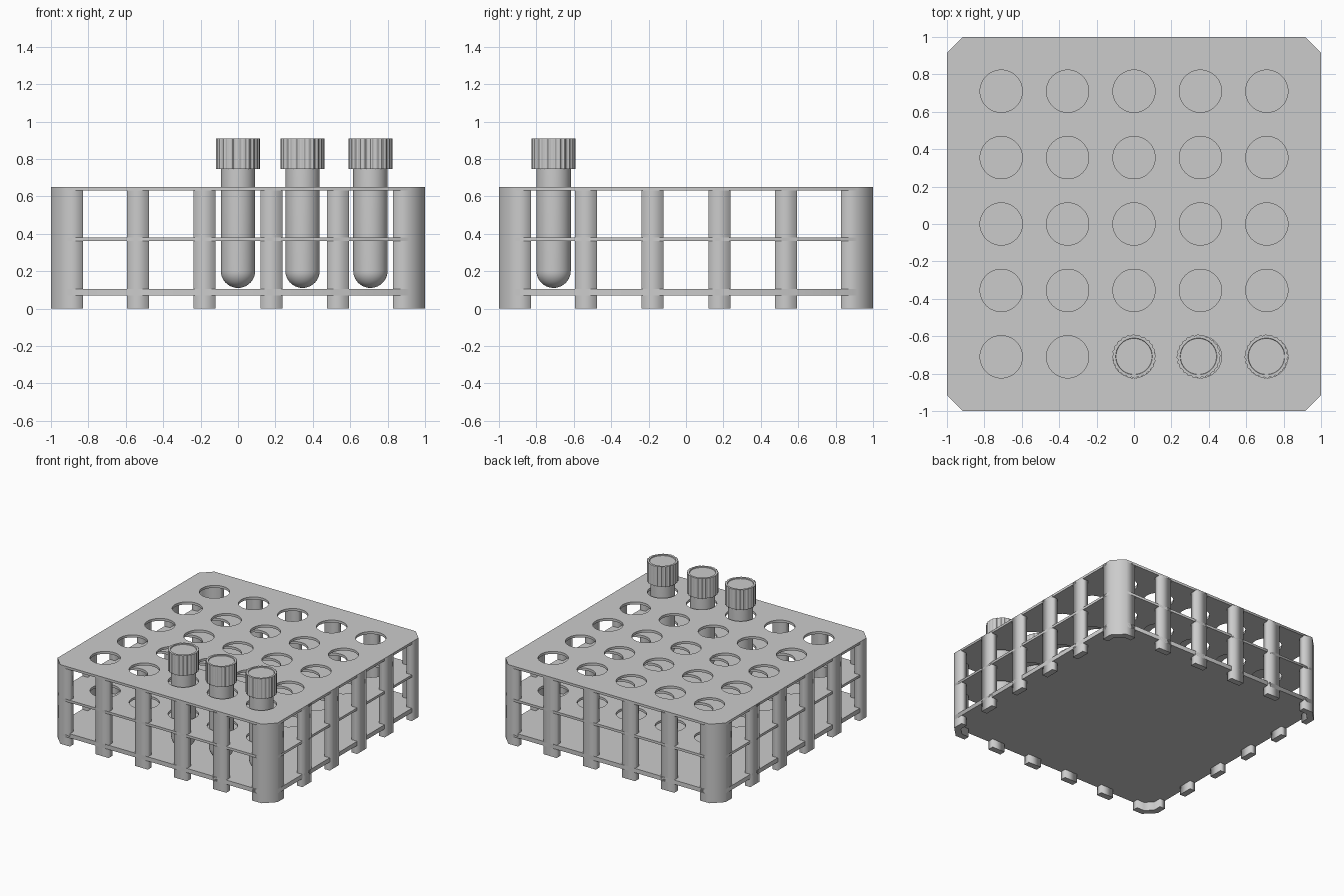
import bpy, bmesh, math

if "Cube" in bpy.data.objects:
    bpy.data.objects.remove(bpy.data.objects["Cube"])

ROWS = [-0.71, -0.355, 0.0, 0.355, 0.71]
CH = 0.085      # corner chamfer
T = 0.05        # leg thickness


def circle(cx, cy, r, n=48):
    return [(cx + r * math.cos(2 * math.pi * i / n),
             cy + r * math.sin(2 * math.pi * i / n)) for i in range(n)]


def prism(name, loops, z0, z1):
    """Extrude a flat outline (further loops become holes) from z0 to z1."""
    cu = bpy.data.curves.new(name, 'CURVE')
    cu.dimensions = '2D'
    cu.fill_mode = 'BOTH'
    cu.extrude = (z1 - z0) / 2
    for loop in loops:
        sp = cu.splines.new('POLY')
        sp.points.add(len(loop) - 1)
        for p, (x, y) in zip(sp.points, loop):
            p.co = (x, y, 0, 1)
        sp.use_cyclic_u = True
    ob = bpy.data.objects.new(name, cu)
    ob.location.z = (z0 + z1) / 2
    bpy.context.collection.objects.link(ob)
    bpy.ops.object.select_all(action='DESELECT')
    ob.select_set(True)
    bpy.context.view_layer.objects.active = ob
    bpy.ops.object.convert(target='MESH')
    return bpy.context.view_layer.objects.active


def lathe(name, profile, segs, loc, groove=0.0):
    """Spin (radius, z, ribbed) points, closing both ends with flat caps."""
    bm = bmesh.new()
    rings = []
    for r, z, ribbed in profile:
        ring = []
        for i in range(segs):
            a = 2 * math.pi * i / segs
            q = r - (groove if ribbed and i % 4 > 1 else 0)
            ring.append(bm.verts.new((q * math.cos(a), q * math.sin(a), z)))
        rings.append(ring)
    for a, b in zip(rings, rings[1:]):
        for i in range(segs):
            j = (i + 1) % segs
            bm.faces.new((a[i], a[j], b[j], b[i]))
    bm.faces.new(rings[0][::-1])
    bm.faces.new(rings[-1])
    me = bpy.data.meshes.new(name)
    bm.to_mesh(me)
    bm.free()
    ob = bpy.data.objects.new(name, me)
    ob.location = loc
    bpy.context.collection.objects.link(ob)
    bpy.ops.object.select_all(action='DESELECT')
    ob.select_set(True)
    bpy.context.view_layer.objects.active = ob
    bpy.ops.object.shade_smooth_by_angle(angle=math.radians(30))
    return ob


# Shelves: two perforated plates and a solid base
k = 1 - CH
octagon = [(1, -k), (1, k), (k, 1), (-k, 1), (-1, k), (-1, -k), (-k, -1), (k, -1)]
holes = [circle(x, y, 0.113) for x in ROWS for y in ROWS]
prism("top_plate", [octagon] + holes, 0.63, 0.65)
prism("middle_shelf", [octagon] + holes, 0.36, 0.38)
prism("base_shelf", [octagon], 0.07, 0.105)

# Corner legs wrapping the chamfered corners, and straight legs between them
corner = [(1, 0.828), (1, k), (k, 1), (0.828, 1), (0.828, 1 - T),
          (k - 0.02, 1 - T), (1 - T, k - 0.02), (1 - T, 0.828)]
leg_half = 0.059
for side in range(4):
    c, s = [(1, 0), (0, 1), (-1, 0), (0, -1)][side]

    def turn(pts):
        return [(x * c - y * s, x * s + y * c) for x, y in pts]

    prism("corner_leg", [turn(corner)], 0, 0.65)
    for m in (-0.534, -0.178, 0.178, 0.534):
        box = [(1 - T, m - leg_half), (1, m - leg_half),
               (1, m + leg_half), (1 - T, m + leg_half)]
        prism("side_leg", [turn(box)], 0, 0.65)

# Round-bottomed tubes with ribbed screw caps
R = 0.092
tube = [(R * math.sin(a), 0.11 + R - R * math.cos(a), False)
        for a in [math.radians(d) for d in (2, 12, 24, 36, 48, 60, 70, 80, 90)]]
tube.append((R, 0.80, False))
cap = [(0.085, 0.745, False), (0.117, 0.745, True), (0.117, 0.91, True),
       (0.098, 0.91, False), (0.096, 0.903, False)]
for x in (0.0, 0.345, 0.708):
    lathe("test_tube", tube, 48, (x, -0.708, 0))
    lathe("tube_cap", cap, 96, (x, -0.708, 0), groove=0.005)
